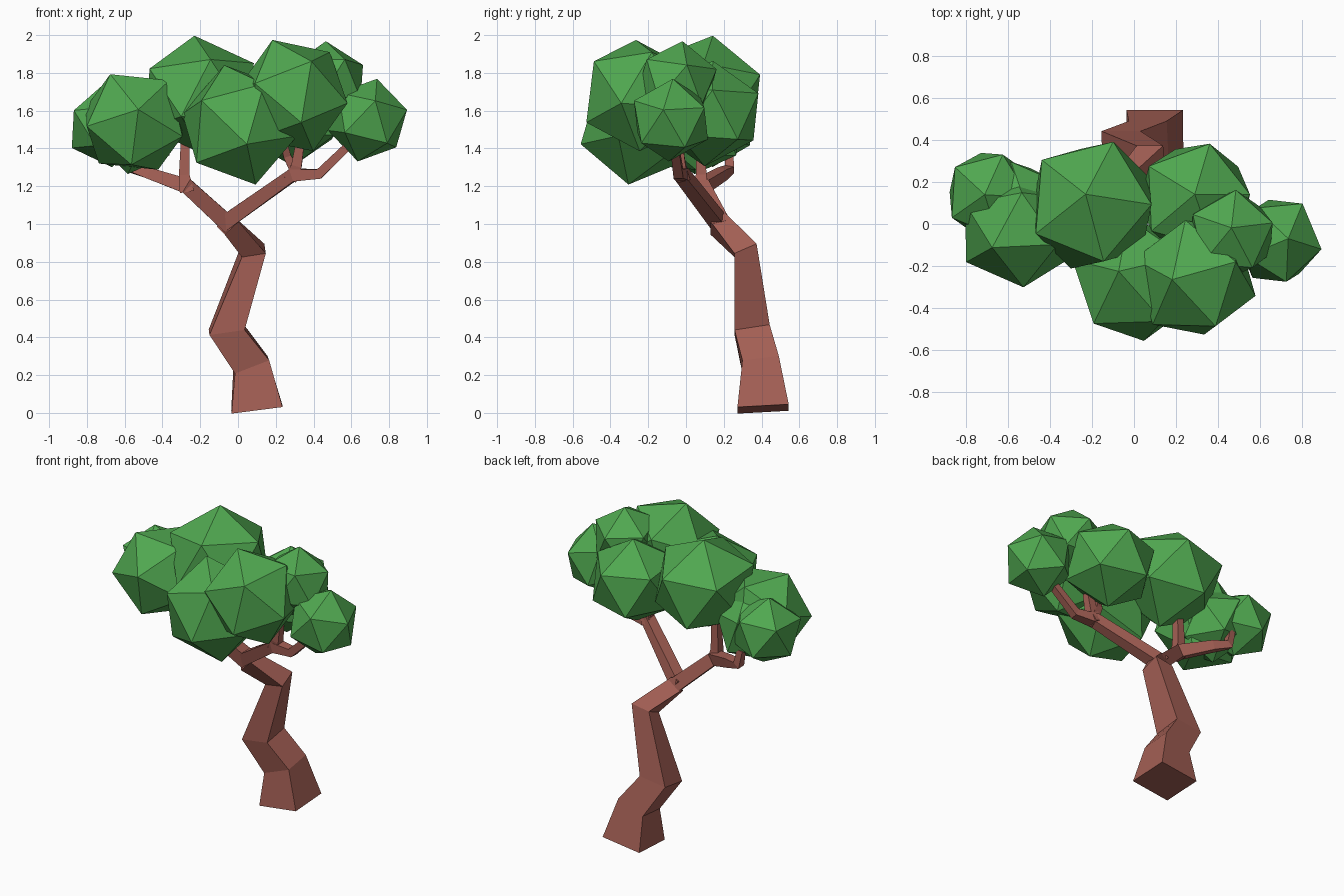
import bpy, bmesh
from mathutils import Vector, Matrix

if "Cube" in bpy.data.objects:
    bpy.data.objects.remove(bpy.data.objects["Cube"])


def material(name, color):
    m = bpy.data.materials.new(name)
    m.diffuse_color = color
    m.use_nodes = True
    m.node_tree.nodes["Principled BSDF"].inputs["Base Color"].default_value = m.diffuse_color
    return m


BARK = material("bark", (0.37, 0.115, 0.09, 1))
LEAF = material("leaf", (0.08, 0.39, 0.08, 1))


def finish(bm, name, mat):
    bmesh.ops.recalc_face_normals(bm, faces=bm.faces[:])
    me = bpy.data.meshes.new(name)
    bm.to_mesh(me)
    bm.free()
    me.materials.append(mat)
    ob = bpy.data.objects.new(name, me)
    bpy.context.collection.objects.link(ob)


def limb(name, path):
    """Square-section tapered tube; path entries are x, y, z, half width."""
    pts = [Vector(p[:3]) for p in path]
    bm = bmesh.new()
    rings = []
    for i, p in enumerate(pts):
        t = Vector()
        if i > 0:
            t += (p - pts[i - 1]).normalized()
        if i < len(pts) - 1:
            t += (pts[i + 1] - p).normalized()
        t.normalize()
        u = Vector((0, 1, 0)).cross(t).normalized()
        v = t.cross(u)
        h = path[i][3]
        rings.append([bm.verts.new(p + h * (a * u + b * v))
                      for a, b in ((-1, -1), (1, -1), (1, 1), (-1, 1))])
    for r, s in zip(rings, rings[1:]):
        for k in range(4):
            j = (k + 1) % 4
            bm.faces.new((r[k], r[j], s[j], s[k]))
    bm.faces.new(rings[0])
    bm.faces.new(rings[-1])
    finish(bm, name, BARK)


def clump(name, center, radii, pole, side):
    """Icosahedron with one corner along pole and a neighbour leaning to side."""
    z = Vector(pole).normalized()
    y = z.cross(Vector(side)).normalized()
    x = y.cross(z)
    target = Matrix((x, y, z)).transposed()
    bm = bmesh.new()
    bmesh.ops.create_icosphere(bm, subdivisions=1, radius=1)
    # frame of the primitive: top corner and one of its neighbours
    top = max(bm.verts, key=lambda v: v.co.z)
    near = top.link_edges[0].other_vert(top)
    z0 = top.co.normalized()
    y0 = z0.cross(near.co).normalized()
    source = Matrix((y0.cross(z0), y0, z0))
    rot = (target @ source).to_4x4()
    size = Matrix.Diagonal((*radii, 1))
    bmesh.ops.transform(bm, matrix=Matrix.Translation(center) @ size @ rot, verts=bm.verts[:])
    finish(bm, name, LEAF)


# Crooked trunk
limb("trunk", [(0.10, 0.408, 0.021, 0.136), (0.07, 0.395, 0.255, 0.097),
               (-0.06, 0.35, 0.44, 0.094), (0.08, 0.315, 0.86, 0.064),
               (-0.055, 0.17, 1.0, 0.05)])

# Left branch with its twigs
limb("left_branch", [(-0.03, 0.19, 0.98, 0.045), (-0.27, 0.08, 1.20, 0.04),
                     (-0.46, 0.19, 1.265, 0.03), (-0.55, 0.23, 1.29, 0.025),
                     (-0.57, 0.23, 1.39, 0.02)])
limb("left_twig", [(-0.27, 0.08, 1.17, 0.038), (-0.285, 0.08, 1.26, 0.028),
                   (-0.28, 0.08, 1.45, 0.022)])

# Right branch with its twigs
limb("right_branch", [(-0.08, 0.18, 1.0, 0.04), (0.29, -0.02, 1.26, 0.034),
                      (0.43, -0.04, 1.265, 0.026), (0.58, -0.06, 1.41, 0.022)])
limb("right_twig", [(0.28, -0.01, 1.24, 0.033), (0.31, -0.03, 1.31, 0.028),
                    (0.33, -0.04, 1.44, 0.022)])
limb("right_inner_twig", [(0.30, -0.02, 1.28, 0.025), (0.26, -0.03, 1.36, 0.02),
                          (0.24, -0.06, 1.44, 0.018)])

# Foliage: name, centre, radii, corner direction, neighbour direction
for c in [
    ("left_front", (-0.55, -0.03, 1.54), (0.30, 0.28, 0.295), (0.02, -0.26, 0.06), (-0.26, 0, -0.06)),
    ("far_left", (-0.69, 0.14, 1.52), (0.225, 0.23, 0.22), (-0.02, 0, 0.2), (-0.17, 0.14, 0)),
    ("left_back", (-0.55, 0.07, 1.50), (0.23, 0.25, 0.24), (0.03, 0.02, 0.2), (-0.05, 0.2, 0)),
    ("crown", (-0.20, 0.09, 1.68), (0.335, 0.34, 0.322), (-0.03, 0.05, 0.32), (0.12, 0.30, 0)),
    ("lower_front", (0.01, -0.265, 1.525), (0.325, 0.31, 0.33), (0.08, -0.04, -0.30), (-0.25, -0.08, 0)),
    ("upper_front", (0.29, -0.255, 1.68), (0.305, 0.31, 0.315), (-0.11, -0.01, 0.29), (0.25, 0.08, 0.1)),
    ("right_back", (0.29, 0.12, 1.585), (0.295, 0.295, 0.28), (0, 0.02, 0.27), (0.07, 0.25, 0)),
    ("upper_right", (0.465, -0.05, 1.75), (0.225, 0.225, 0.22), (0, 0.03, 0.21), (0.02, 0.19, 0)),
    ("far_right", (0.685, -0.08, 1.55), (0.22, 0.225, 0.225), (0.05, 0.01, 0.21), (0.11, 0.18, 0)),
]:
    clump(c[0] + "_foliage", *c[1:])
